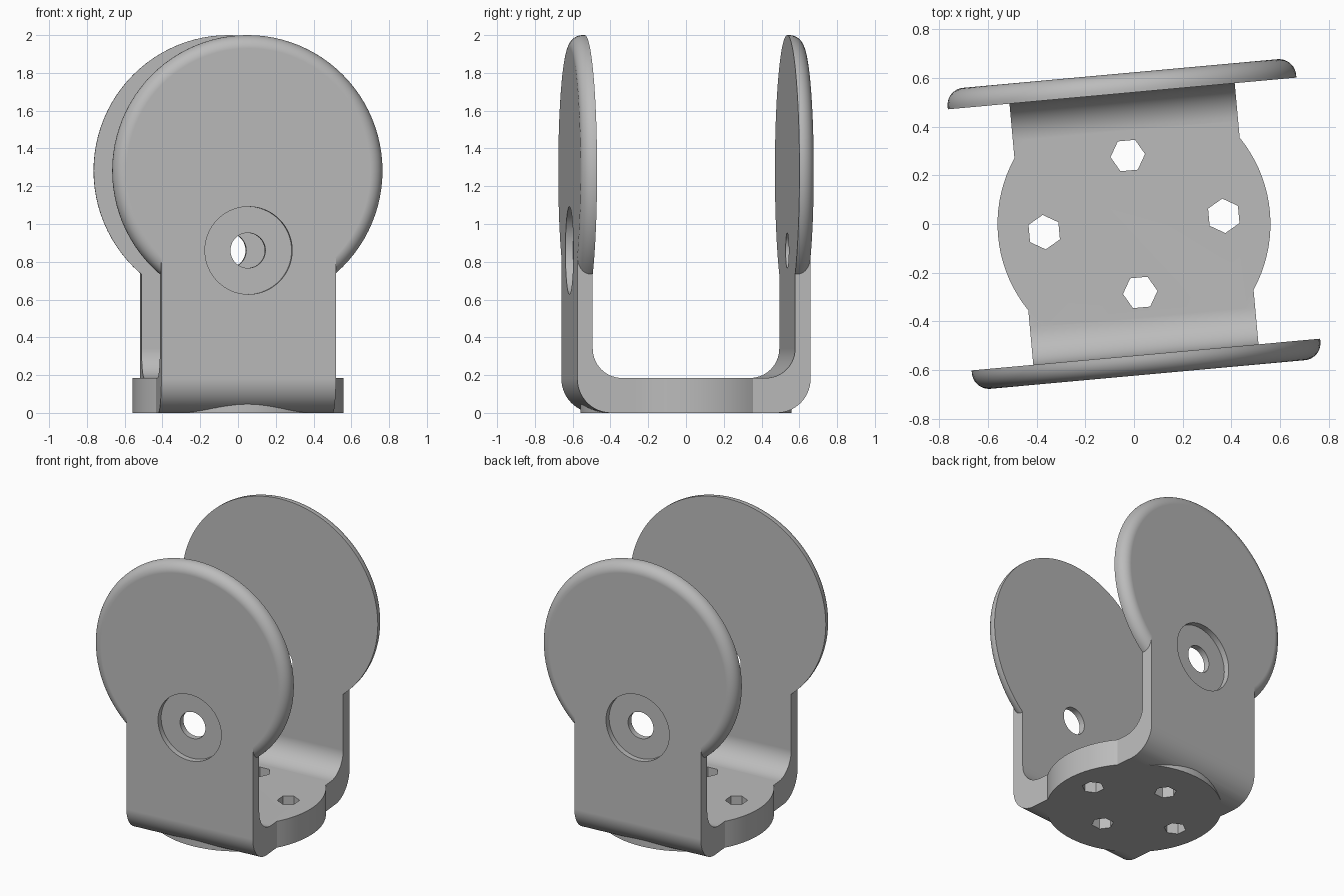
import bpy, bmesh, math
from mathutils import Matrix

cube = bpy.data.objects.get("Cube")
if cube:
    bpy.data.objects.remove(cube)

TURN = math.radians(5.2)
OUTER, INNER = 0.62, 0.538      # arm faces, distance from the middle
FLOOR = 0.185                   # base thickness
HALF = 0.464                    # half width of the strap
DISC_R, DISC_Z, ROUND = 0.718, 1.282, 0.07
HOLE_Z = 0.86

grey = bpy.data.materials.new("plain grey")
grey.use_nodes = True
colour = (0.5, 0.5, 0.5, 1)
grey.diffuse_color = colour
grey.node_tree.nodes["Principled BSDF"].inputs["Base Color"].default_value = colour


def finish(name, bm):
    bmesh.ops.recalc_face_normals(bm, faces=bm.faces)
    mesh = bpy.data.meshes.new(name)
    bm.to_mesh(mesh)
    bm.free()
    mesh.materials.append(grey)
    obj = bpy.data.objects.new(name, mesh)
    bpy.context.collection.objects.link(obj)
    return obj


def cylinder(name, radius, depth, sides, place):
    bm = bmesh.new()
    bmesh.ops.create_cone(bm, cap_ends=True, segments=sides, radius1=radius,
                          radius2=radius, depth=depth, matrix=place)
    return finish(name, bm)


def arc(cy, cz, r, start, end, steps=14):
    angles = [math.radians(start + (end - start) * i / steps) for i in range(steps + 1)]
    return [(cy + r * math.cos(a), cz + r * math.sin(a)) for a in angles]


def strap():
    # U-shaped profile with rounded bends, extruded across the width
    ro, ri, top = 0.18, 0.155, 0.82
    right = [(INNER, top), (OUTER, top)] + arc(OUTER - ro, ro, ro, 0, -90)
    inside = arc(INNER - ri, FLOOR + ri, ri, -90, 0)
    left = [(-y, z) for y, z in reversed(right)]
    inside_left = [(-y, z) for y, z in reversed(inside)]
    bm = bmesh.new()
    verts = [bm.verts.new((-HALF, y, z)) for y, z in right + left + inside_left + inside]
    face = bm.faces.new(verts)
    made = bmesh.ops.extrude_face_region(bm, geom=[face])["geom"]
    bmesh.ops.translate(bm, vec=(2 * HALF, 0, 0),
                        verts=[v for v in made if isinstance(v, bmesh.types.BMVert)])
    return finish("bracket", bm)


def disc(name, side, sides=96):
    # round plate with a rounded outer rim, built ring by ring
    profile = [(DISC_R, INNER)] + arc(DISC_R - ROUND, OUTER - ROUND, ROUND, 0, 90, 10)
    bm = bmesh.new()
    rings = []
    for r, y in profile:
        ring = []
        for i in range(sides):
            a = 2 * math.pi * i / sides
            ring.append(bm.verts.new((r * math.cos(a), side * y, DISC_Z + r * math.sin(a))))
        rings.append(ring)
    for low, high in zip(rings, rings[1:]):
        for i in range(sides):
            j = (i + 1) % sides
            bm.faces.new((low[i], low[j], high[j], high[i]))
    bm.faces.new(rings[0])
    bm.faces.new(rings[-1])
    return finish(name, bm)


def combine(target, other, operation):
    mod = target.modifiers.new(operation, "BOOLEAN")
    mod.operation, mod.solver, mod.object = operation, "EXACT", other
    bpy.context.view_layer.objects.active = target
    bpy.ops.object.modifier_apply(modifier=mod.name)
    bpy.data.objects.remove(other)


bracket = strap()

# Round base and the two round end plates
combine(bracket, cylinder("round_base", 0.56, FLOOR, 96,
                          Matrix.Translation((0, 0, FLOOR / 2))), "UNION")
for side in (-1, 1):
    combine(bracket, disc("end_plate", side), "UNION")

# Pivot hole through both arms, with a shallow recess on each outer face
along_y = Matrix.Rotation(math.pi / 2, 4, "X")
combine(bracket, cylinder("pivot_cutter", 0.093, 2, 48,
                          Matrix.Translation((0, 0, HOLE_Z)) @ along_y), "DIFFERENCE")
for side in (-1, 1):
    place = Matrix.Translation((0, side * (OUTER + 0.06), HOLE_Z)) @ along_y
    combine(bracket, cylinder("recess_cutter", 0.232, 0.2, 64, place), "DIFFERENCE")

# Four hexagonal mounting holes, one corner pointing along the tangent
for quarter in range(4):
    reach = 0.37 if quarter % 2 == 0 else 0.282
    place = Matrix.Rotation(quarter * math.pi / 2, 4, "Z") @ Matrix.Translation((reach, 0, 0))
    combine(bracket, cylinder("hex_cutter", 0.071, 1, 6, place), "DIFFERENCE")

# Turn the whole bracket slightly and smooth the curved faces
bracket.data.transform(Matrix.Rotation(TURN, 4, "Z"))
bpy.ops.object.select_all(action="DESELECT")
bracket.select_set(True)
bpy.context.view_layer.objects.active = bracket
bpy.ops.object.shade_smooth_by_angle(angle=math.radians(30))
weighted = bracket.modifiers.new("even_shading", "WEIGHTED_NORMAL")
weighted.keep_sharp = True
